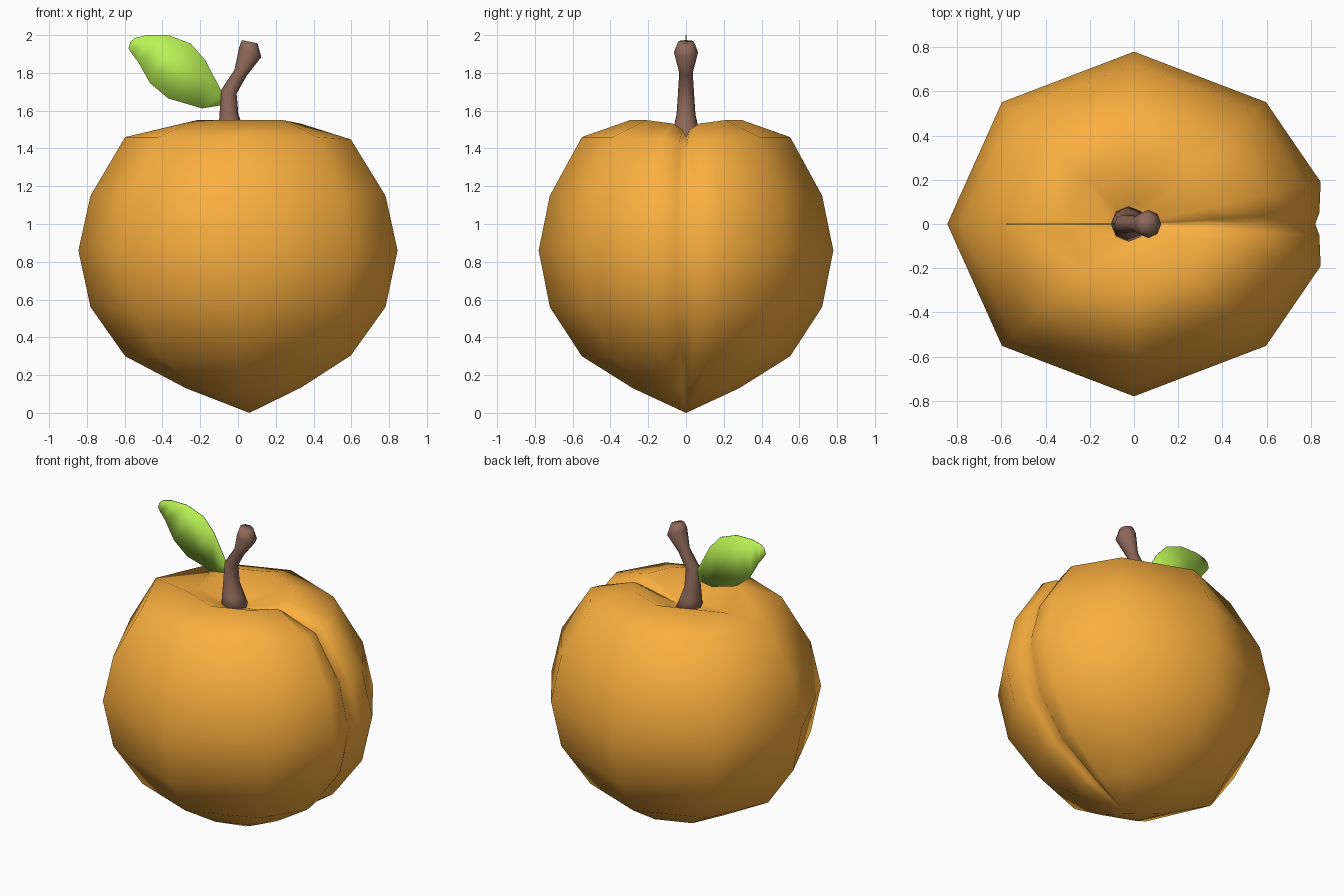
import bpy, bmesh
from math import cos, sin, radians, pi
from mathutils import Vector

if "Cube" in bpy.data.objects:
    bpy.data.objects.remove(bpy.data.objects["Cube"])


def add_part(name, verts, faces, color):
    me = bpy.data.meshes.new(name)
    me.from_pydata(verts, [], faces)
    bm = bmesh.new()
    bm.from_mesh(me)
    bmesh.ops.recalc_face_normals(bm, faces=bm.faces)
    bm.to_mesh(me)
    bm.free()
    me.polygons.foreach_set("use_smooth", [True] * len(me.polygons))
    ob = bpy.data.objects.new(name, me)
    bpy.context.collection.objects.link(ob)
    mat = bpy.data.materials.new(name + "_color")
    mat.diffuse_color = (*color, 1)
    mat.use_nodes = True
    mat.node_tree.nodes["Principled BSDF"].inputs["Base Color"].default_value = mat.diffuse_color
    me.materials.append(mat)
    return ob


def bridge(rows, n):
    return [(r * n + i, r * n + (i + 1) % n, (r + 1) * n + (i + 1) % n, (r + 1) * n + i)
            for r in range(rows - 1) for i in range(n)]


# Fruit body: eight-sided rings with a narrow groove running down the +x side
RX, RY = 0.845, 0.78
# z, scale, centre x, groove depth (radial), groove drop (vertical)
rings = [(0.13, 0.36, 0.03, 0.03, -0.02),
         (0.30, 0.707, 0, 0.035, -0.02),
         (0.56, 0.924, 0, 0.03, 0),
         (0.86, 1.0, 0, 0.025, 0),
         (1.15, 0.924, 0, 0.035, 0),
         (1.46, 0.707, 0, 0.03, 0.06),
         (1.55, 0.38, 0.01, 0.0, 0.09),
         (1.45, 0.12, 0, 0.0, 0.01)]
verts = []
for z, s, cx, depth, drop in rings:
    groove = [(-0.19, 0, 0.2), (-0.05, 0.25, 0.55), (0, 1, 1), (0.05, 0.25, 0.55), (0.19, 0, 0.2)]
    for y, d, dz in groove:
        verts.append((cx + RX * s - depth * d, y * s, z - drop * dz))
    for k in range(1, 8):
        a = radians(45 * k)
        low = 0.08 if (k == 4 and z == 1.55) else 0
        verts.append((cx + RX * s * cos(a), RY * s * sin(a), z - low))
N = 12
faces = bridge(len(rings), N)
tip, pit = len(verts), len(verts) + 1
verts += [(0.06, 0, 0), (0, 0, 1.43)]
last = (len(rings) - 1) * N
for i in range(N):
    j = (i + 1) % N
    faces += [(tip, j, i), (pit, last + i, last + j)]
add_part("fruit_body", verts, faces, (0.96, 0.43, 0.05))

# Stem: bent eight-sided tube, flared at the base and knobbed at the top
path = [(-0.02, 1.42, 0.085), (-0.035, 1.50, 0.068), (-0.048, 1.58, 0.05),
        (-0.048, 1.70, 0.042), (0.013, 1.80, 0.036), (0.065, 1.91, 0.064), (0.062, 1.965, 0.042)]
tilt = [0, 0, 0, 0.25, 0.5, 0.42, 0.2]
verts = []
for (x, z, r), t in zip(path, tilt):
    for k in range(8):
        a = 2 * pi * k / 8
        verts.append((x + r * cos(a) * cos(t), r * sin(a), z - r * cos(a) * sin(t)))
faces = bridge(len(path), 8)
faces += [tuple(range(8)), tuple(range(len(verts) - 8, len(verts)))]
add_part("stem", verts, faces, (0.27, 0.14, 0.10))

# Leaf: thin upright blade, a strip between its upper and lower edges
upper = [(-0.57, 1.965), (-0.545, 1.985), (-0.485, 2.0), (-0.37, 2.0), (-0.25, 1.955), (-0.175, 1.87), (-0.08, 1.69)]
lower = [(-0.58, 1.93), (-0.565, 1.905), (-0.53, 1.86), (-0.465, 1.745), (-0.37, 1.665), (-0.19, 1.612), (-0.08, 1.63)]
verts = []
for (ux, uz), (lx, lz) in zip(upper, lower):
    verts += [(ux, -0.003, uz), (ux, 0.003, uz), (lx, 0.003, lz), (lx, -0.003, lz)]
faces = bridge(len(upper), 4)
faces += [(0, 1, 2, 3), tuple(range(len(verts) - 4, len(verts)))]
add_part("leaf", verts, faces, (0.48, 0.88, 0.09))
